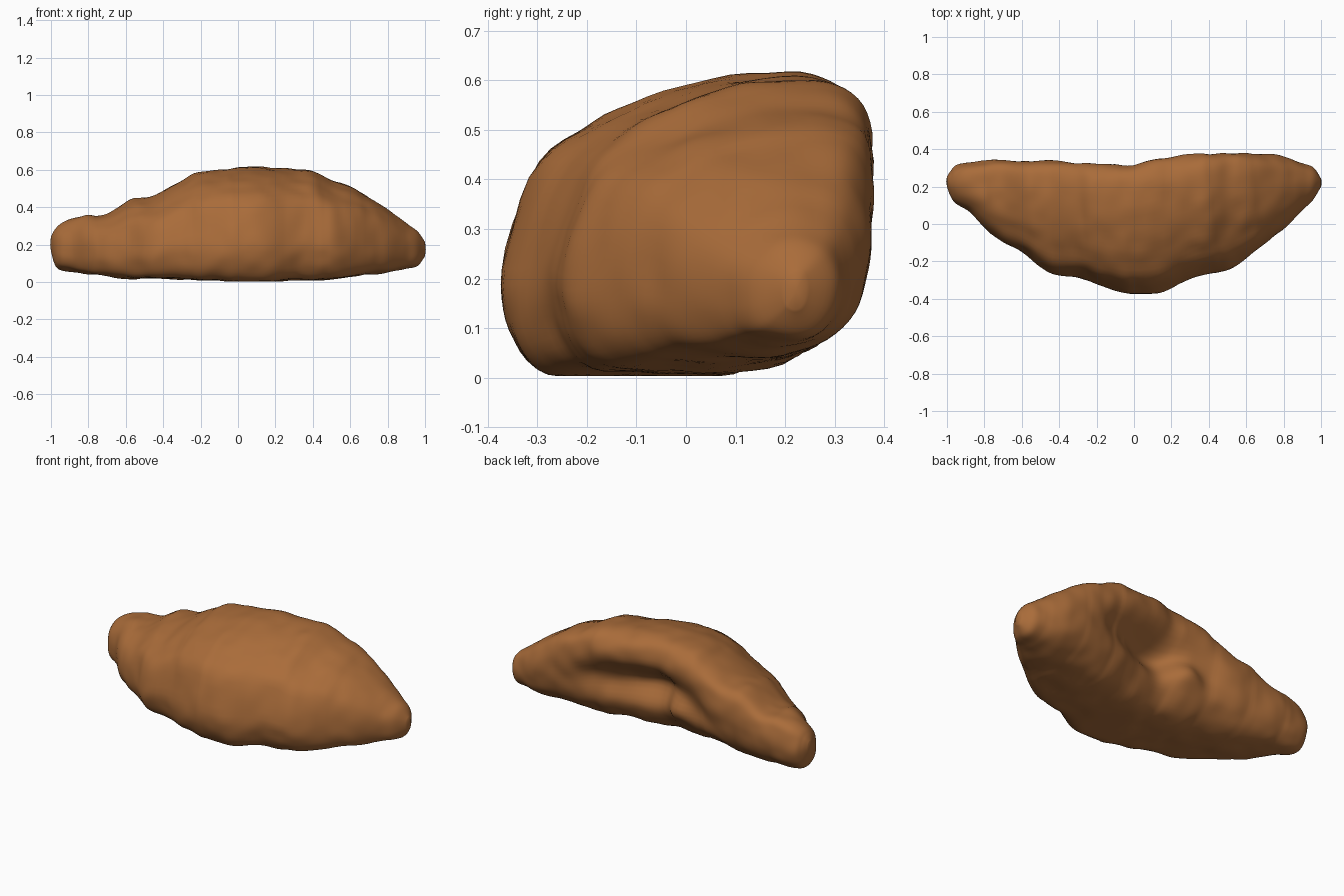
import bpy, bmesh, math
from mathutils import Vector, noise

old = bpy.data.objects.get("Cube")
if old:
    bpy.data.objects.remove(old)

# Stations along the roll, in hundredths: x, front y, back y, bottom z, top z
STATIONS = [
    (-100, 20, 25, 16, 24), (-98, 14, 28, 10, 28), (-95, 10, 31, 7, 31),
    (-88, 6, 33, 5, 34), (-80, -2, 34, 4, 36), (-70, -10, 35, 3, 37),
    (-57, -17, 34, 2, 44), (-45, -26, 35, 2, 46), (-30, -28, 34, 2, 54),
    (-22, -31, 34, 1, 58), (-10, -35, 34, 1, 60), (0, -37, 34, 0, 61),
    (14, -36, 38, 0, 61), (30, -29, 39, 1, 60), (40, -26, 39, 1, 59),
    (50, -24, 39, 2, 54), (60, -18, 39, 3, 51), (70, -11, 38, 4, 46),
    (80, -3, 36, 5, 39), (90, 7, 33, 7, 31), (96, 13, 30, 9, 27),
    (100, 20, 24, 14, 21),
]

# Cross-section from the lower front, over the top, to the underside
SECTION = [
    (.09, .03), (.01, .17), (0, .36), (.09, .69), (.25, .84), (.42, .93),
    (.62, .99), (.82, 1), (.93, .94), (.98, .8), (1, .58), (.97, .38),
    (.9, .2), (.74, .05), (.5, 0), (.25, 0),
]


def spline(points, t):
    """Smooth curve through points of any dimension."""
    i = min(int(t), len(points) - 2)
    f = t - i
    last = len(points) - 1
    a, b, c, d = [points[max(0, min(last, k))] for k in range(i - 1, i + 3)]
    return [q + f / 2 * (r - p + f * (2 * p - 5 * q + 4 * r - s + f * (3 * (q - r) + s - p)))
            for p, q, r, s in zip(a, b, c, d)]


def bell(value, centre, width):
    return math.exp(-((value - centre) / width) ** 2)


def surface_point(station, u, v, angle):
    x, front, back, low, high = [n / 100 for n in station]
    # round the section towards the tips
    tip = max(0, abs(x) - .55) / .45
    u += (.5 - .5 * math.cos(angle) - u) * tip * .7
    v += (.5 + .5 * math.sin(angle) - v) * tip * .7
    # hollow in the back, between the upper layer and the lower lip
    inner = max(0, u - .5) * 2
    middle = bell(x, .08, .36)
    hollow = middle * (.26 * bell(v, .49, .19) + .12 * bell(v, .15, .22))
    # folded lump of dough inside the hollow
    hollow -= .13 * bell(x, -.13, .1) * bell(v, .38, .15)
    u -= hollow * inner
    p = Vector((x, front + u * (back - front), low + v * (high - low)))
    # uneven baked surface and faint spiral layers
    centre = Vector((x, (front + back) / 2, (low + high) / 2))
    lump = noise.noise(p * 5) * .009 + noise.noise(p * 11) * .007
    layer = ((x + .12 * p.y) * 4.2 + .15) % 1
    lump += .006 * (min(layer, (1 - layer) * 5, .5) - .25)
    p += (p - centre).normalized() * lump
    p.z = max(p.z, .003)
    return p


# Loft the crescent body
ALONG, AROUND = 130, 72
closed = [SECTION[-1]] + SECTION + SECTION[:2]
bm = bmesh.new()
rings = []
for i in range(ALONG + 1):
    station = spline(STATIONS, i / ALONG * (len(STATIONS) - 1))
    ring = []
    for j in range(AROUND):
        u, v = spline(closed, 1 + j / AROUND * len(SECTION))
        angle = math.atan2(v - .5, .5 - u)
        ring.append(bm.verts.new(surface_point(station, u, v, angle)))
    rings.append(ring)
for a, b in zip(rings, rings[1:]):
    for j in range(AROUND):
        k = (j + 1) % AROUND
        bm.faces.new((a[j], a[k], b[k], b[j]))

# Close both tips with a shallow point
for ring, side in ((rings[0], -1), (rings[-1], 1)):
    middle = sum((v.co for v in ring), Vector()) / AROUND
    pole = bm.verts.new(middle + Vector((side * .004, 0, 0)))
    for j in range(AROUND):
        bm.faces.new((ring[j], ring[(j + 1) % AROUND], pole))
bmesh.ops.recalc_face_normals(bm, faces=bm.faces[:])

mesh = bpy.data.meshes.new("pastry_body")
bm.to_mesh(mesh)
bm.free()
body = bpy.data.objects.new("pastry_body", mesh)
bpy.context.collection.objects.link(body)

# Golden brown crust
crust = bpy.data.materials.new("golden_brown_crust")
crust.use_nodes = True
colour = (.40, .15, .042, 1)
crust.diffuse_color = colour
crust.node_tree.nodes["Principled BSDF"].inputs["Base Color"].default_value = colour
mesh.materials.append(crust)

bpy.context.view_layer.objects.active = body
body.select_set(True)
bpy.ops.object.shade_smooth_by_angle(angle=math.radians(50))
